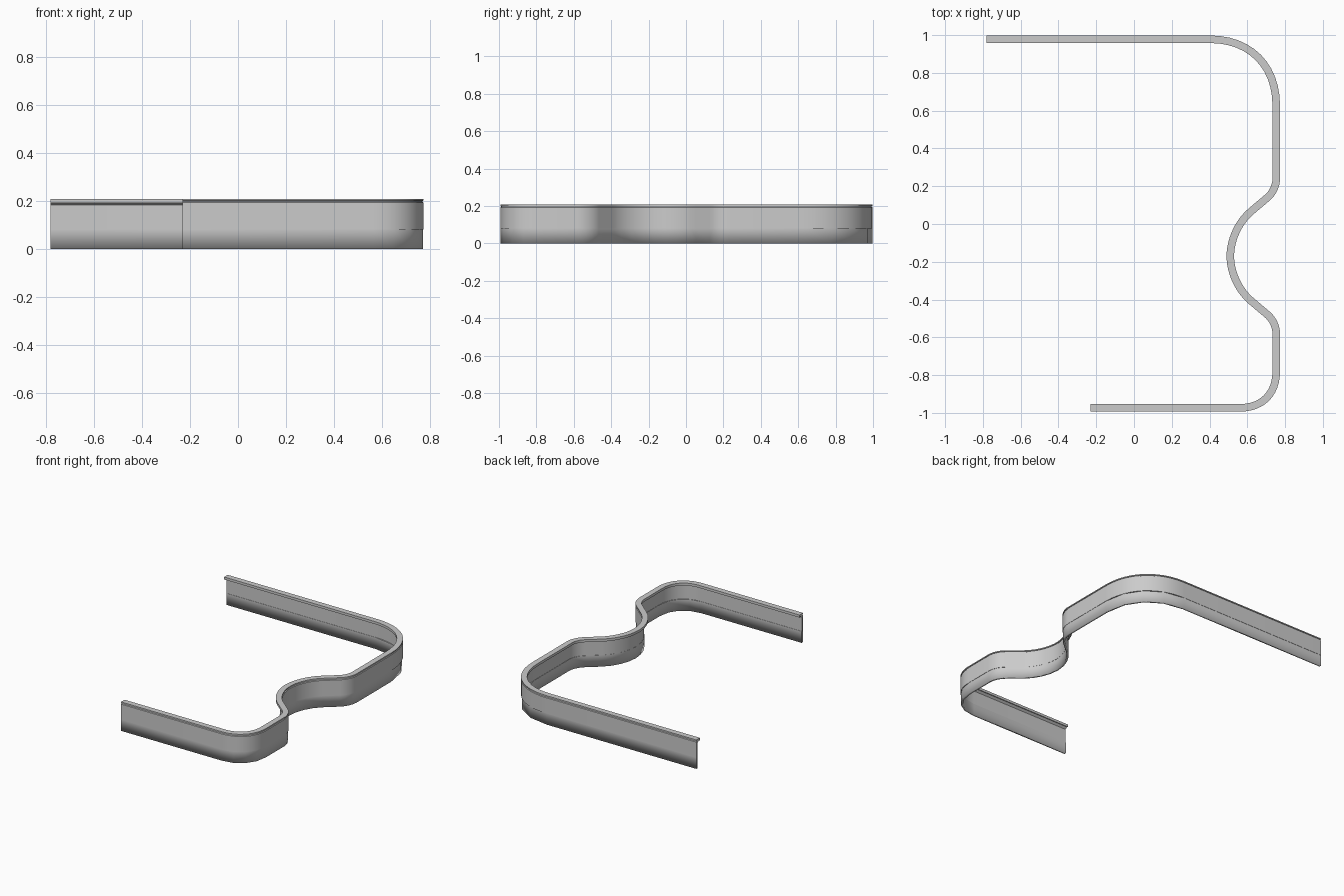
import bpy, bmesh
from mathutils import Vector as V

if "Cube" in bpy.data.objects:
    bpy.data.objects.remove(bpy.data.objects["Cube"])

# Plan of the outer edge: corner point and rounding distance
CORNERS = [((-0.78, 0.998), 0), ((0.773, 0.998), 0.37), ((0.773, 0.17), 0.07),
           ((0.53, -0.035), 0.135), ((0.53, -0.305), 0.135), ((0.773, -0.51), 0.07),
           ((0.773, -0.993), 0.21), ((-0.23, -0.993), 0)]


def plan_path(steps):
    """Rounded path as (point, inward normal) pairs."""
    pts = [V(c) for c, _ in CORNERS]
    out = []
    for i, (p, (_, d)) in enumerate(zip(pts, CORNERS)):
        t_in = (p - pts[i - 1]).normalized() if i else None
        t_out = (pts[i + 1] - p).normalized() if i < len(pts) - 1 else t_in
        t_in = t_in or t_out
        if d == 0:
            out.append((p, V((t_out.y, -t_out.x))))
            continue
        a, e = p - t_in * d, p + t_out * d
        b, c = a.lerp(p, 0.6), e.lerp(p, 0.6)
        for k in range(steps + 1):
            s = k / steps
            r = 1 - s
            q = a * r**3 + b * 3 * r * r * s + c * 3 * r * s * s + e * s**3
            t = ((b - a) * r * r + (c - b) * 2 * r * s + (e - c) * s * s).normalized()
            if out and (q - out[-1][0]).length < 1e-3:
                continue
            out.append((q, V((t.y, -t.x))))
    return out


def sweep(name, profile, steps, soft):
    """Sweep a closed (inset, z) profile; profile indices in soft keep smooth edges."""
    bm = bmesh.new()
    rings = [[bm.verts.new((*(p + n * d), z)) for d, z in profile]
             for p, n in plan_path(steps)]
    m = len(profile)
    for r0, r1 in zip(rings, rings[1:]):
        for j in range(m):
            k = (j + 1) % m
            bm.faces.new((r0[j], r0[k], r1[k], r1[j])).smooth = True
    caps = [bm.faces.new(rings[0]), bm.faces.new(rings[-1])]
    bmesh.ops.recalc_face_normals(bm, faces=bm.faces)
    for r0, r1 in zip(rings, rings[1:]):
        for j in range(m):
            if j not in soft:
                bm.edges.get((r0[j], r1[j])).smooth = False
    for f in caps:
        for e in f.edges:
            e.smooth = False
    me = bpy.data.meshes.new(name)
    bm.to_mesh(me)
    bm.free()
    ob = bpy.data.objects.new(name, me)
    bpy.context.collection.objects.link(ob)


# Upper wall with the top flange overhanging inward
sweep("upper_wall", [(0, 0.08), (0, 0.192), (0.005, 0.195), (0.005, 0.2), (0, 0.201),
                     (0, 0.208), (0.04, 0.208), (0.04, 0.19), (0.034, 0.19),
                     (0.03, 0.196), (0.014, 0.182), (0.014, 0.08)], 12, set())

# Lower skirt, coarser in the bends, rounded under at the bottom edge
sweep("lower_skirt", [(0.002, 0), (0.002, 0.082), (0.016, 0.082), (0.016, 0)], 4, {0, 3})
